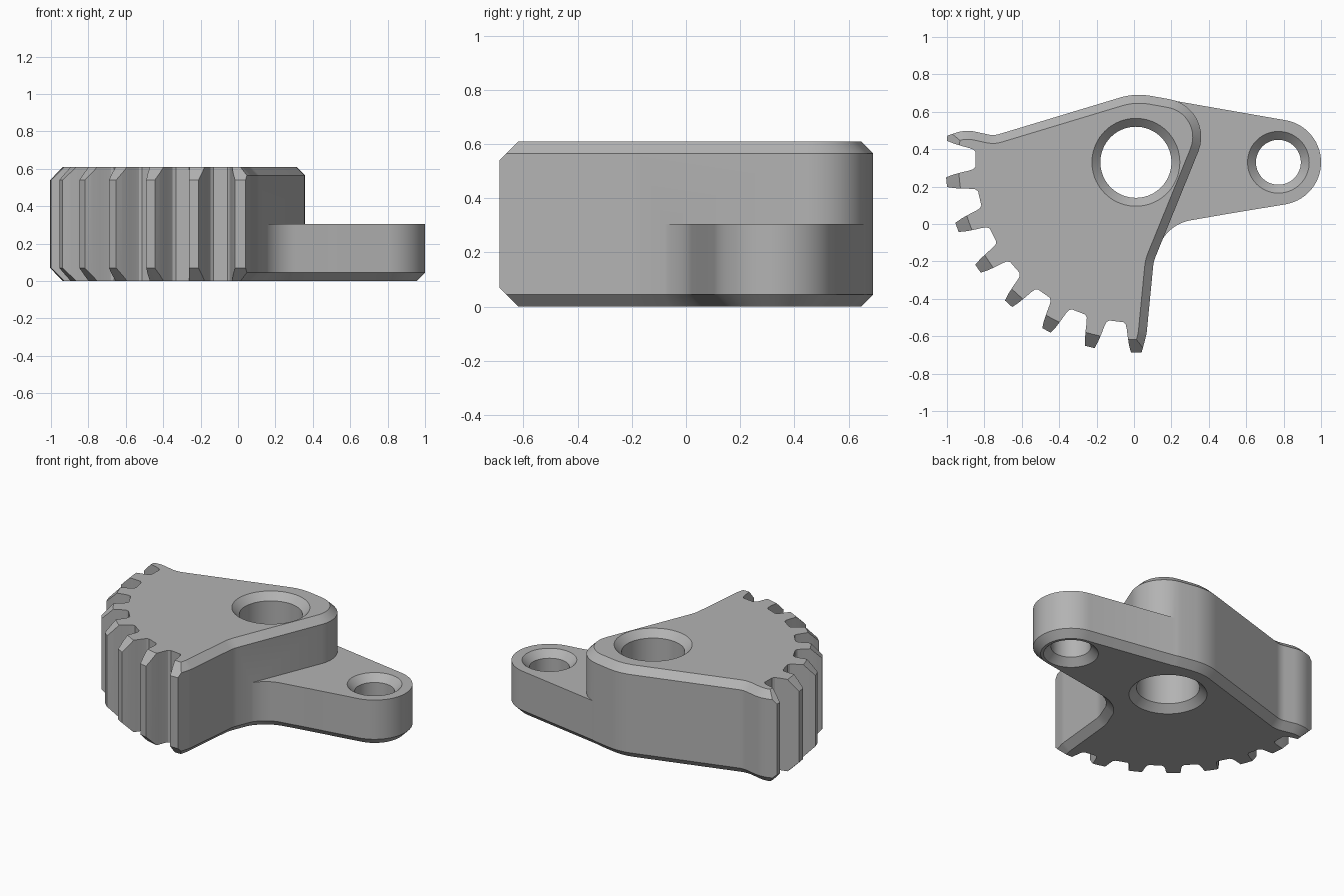
import bpy, bmesh
from math import pi, radians, cos, sin, tan
from mathutils import Vector

cube = bpy.data.objects.get("Cube")
if cube:
    bpy.data.objects.remove(cube, do_unlink=True)

PIVOT = Vector((0.01, 0.33))
EYE = Vector((0.772, 0.33))
TIP_R, BODY_H, LEVER_H, CHAMFER = 1.018, 0.61, 0.305, 0.045
TEETH, PITCH, FIRST = 8, 14, 172

grey = bpy.data.materials.new("plain grey")
grey.use_nodes = True
COLOUR = (0.45, 0.45, 0.45, 1)
grey.diffuse_color = COLOUR
grey.node_tree.nodes["Principled BSDF"].inputs["Base Color"].default_value = COLOUR


def fillet(corners, steps=10):
    """Round each (x, y, radius) corner of a closed outline."""
    out = []
    for i, (x, y, r) in enumerate(corners):
        p = Vector((x, y))
        if r == 0:
            out.append(p)
            continue
        a = (Vector(corners[i - 1][:2]) - p).normalized()
        b = (Vector(corners[(i + 1) % len(corners)][:2]) - p).normalized()
        half = a.angle(b) / 2
        centre = p + (a + b).normalized() * r / sin(half)
        start = p + a * r / tan(half) - centre
        sweep = start.angle_signed(p + b * r / tan(half) - centre)
        for k in range(steps + 1):
            t = -sweep * k / steps
            out.append(centre + Vector((start.x * cos(t) - start.y * sin(t),
                                        start.x * sin(t) + start.y * cos(t))))
    return out


def inset(pts, d):
    """Move a counter-clockwise outline inward by d."""
    out = []
    for i, p in enumerate(pts):
        a = (p - pts[i - 1]).normalized()
        b = (pts[(i + 1) % len(pts)] - p).normalized()
        n = Vector((-a.y - b.y, a.x + b.x)).normalized()
        out.append(p + n * d / max(0.3, n.dot(Vector((-a.y, a.x)))))
    return out


def loft(name, layers):
    """Solid from stacked (outline, z) layers."""
    bm = bmesh.new()
    rings = [[bm.verts.new((p.x, p.y, z)) for p in pts] for pts, z in layers]
    bm.faces.new(rings[0][::-1])
    bm.faces.new(rings[-1])
    n = len(rings[0])
    for lo, hi in zip(rings, rings[1:]):
        for i in range(n):
            j = (i + 1) % n
            bm.faces.new((lo[i], lo[j], hi[j], hi[i]))
    bmesh.ops.recalc_face_normals(bm, faces=bm.faces)
    me = bpy.data.meshes.new(name)
    bm.to_mesh(me)
    bm.free()
    me.materials.append(grey)
    ob = bpy.data.objects.new(name, me)
    bpy.context.collection.objects.link(ob)
    return ob


def ring(c, r, n=72):
    return [c + Vector((cos(2 * pi * i / n), sin(2 * pi * i / n))) * r for i in range(n)]


def combine(target, other, operation):
    """Apply a boolean and discard the helper."""
    other.hide_render = True
    mod = target.modifiers.new("cut", 'BOOLEAN')
    mod.operation, mod.solver, mod.object = operation, 'EXACT', other
    bpy.ops.object.select_all(action='DESELECT')
    bpy.context.view_layer.objects.active = target
    target.select_set(True)
    bpy.ops.object.modifier_apply(modifier=mod.name)
    bpy.data.objects.remove(other, do_unlink=True)


def bore(target, c, r, h):
    """Through hole, countersunk at both ends."""
    e = 0.02
    wide = r + CHAMFER + e
    combine(target, loft("bore", [(ring(c, wide), -e), (ring(c, r), CHAMFER),
                                  (ring(c, r), h - CHAMFER), (ring(c, wide), h + e)]), 'DIFFERENCE')


# Toothed sector: chamfered blank including the outer flanks of the end teeth
blank = fillet([(0.01, -0.78, 0), (0.04, -0.69, 0), (0.067, -0.59, 0.2), (0.105, -0.2, 0.2),
                (0.44, 0.623, 0.205), (0.005, 0.70, 0.36), (-0.75, 0.472, 0.12),
                (-0.9, 0.505, 0.2), (-1.005, 0.47, 0), (-1.1, 0.42, 0)])
mid = radians(FIRST + PITCH * (TEETH - 1) / 2)
for k in range(13):
    a = radians(FIRST + 2 + (PITCH * (TEETH - 1) - 4) * k / 12)
    blank.append(PIVOT + Vector((cos(a), sin(a))) * 1.12)
narrow = inset(blank, CHAMFER)
gear = loft("toothed_sector", [(narrow, 0), (blank, CHAMFER),
                               (blank, BODY_H - CHAMFER), (narrow, BODY_H)])

# Tooth gaps
half_gap = [(1.2, 0.17), (TIP_R, 0.1), (0.975, 0.083), (0.93, 0.07),
            (0.89, 0.06), (0.868, 0.052), (0.857, 0.038)]
gap = half_gap + [(r, -w) for r, w in reversed(half_gap)]
for i in range(TEETH - 1):
    a = radians(FIRST + PITCH * (i + 0.5))
    u, v = Vector((cos(a), sin(a))), Vector((-sin(a), cos(a)))
    pts = [PIVOT + u * r + v * w for r, w in gap]
    combine(gear, loft("tooth_gap", [(pts, -0.1), (pts, BODY_H + 0.1)]), 'DIFFERENCE')

# Conical trim of the tooth tips
tip = 0.07
trim = loft("tip_trim", [(ring(PIVOT, TIP_R - tip - 0.02, 180), -0.02), (ring(PIVOT, TIP_R, 180), tip),
                         (ring(PIVOT, TIP_R, 180), BODY_H - tip),
                         (ring(PIVOT, TIP_R - tip - 0.02, 180), BODY_H + 0.02)])
combine(gear, trim, 'INTERSECT')

# Lever arm with rounded eye, blended into the sector
arm = fillet([(0.0, -0.2, 0), (0.08, -0.23, 0), (0.19, 0.0, 0.22), (0.5, 0.054, 0)])
for k in range(29):
    a = radians(-80 + 160 * k / 28)
    arm.append(EYE + Vector((cos(a), sin(a))) * 0.228)
arm += [Vector((0.06, 0.686)), Vector((-0.1, 0.55))]
lever = loft("lever_arm", [(inset(arm, CHAMFER), 0), (arm, CHAMFER), (arm, LEVER_H)])
bore(lever, EYE, 0.12, LEVER_H)
combine(gear, lever, 'UNION')

# Pivot bore
bore(gear, PIVOT, 0.19, BODY_H)

gear.name = "toothed_sector_lever"
bpy.ops.object.select_all(action='DESELECT')
bpy.context.view_layer.objects.active = gear
gear.select_set(True)
bpy.ops.object.shade_smooth_by_angle(angle=radians(22))
